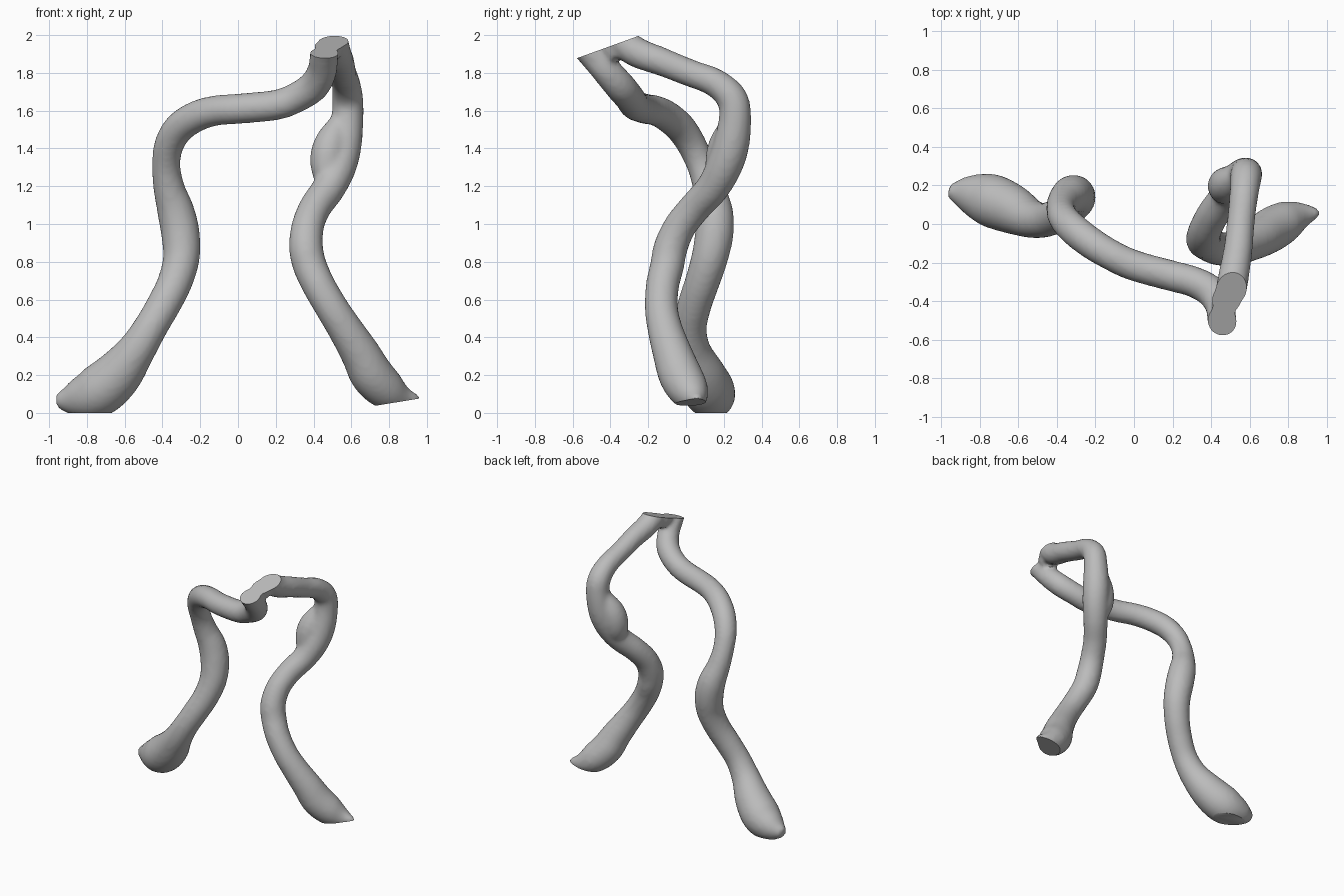
import bpy
import bmesh
import math
from mathutils import Vector

default_cube = bpy.data.objects.get("Cube")
if default_cube:
    bpy.data.objects.remove(default_cube, do_unlink=True)

SIDES = 24
STEPS = 6


def catmull_rom(a, b, c, d, t):
    """Smooth interpolation between b and c."""
    return 0.5 * (2 * b + (c - a) * t + (2 * a - 5 * b + 4 * c - d) * t ** 2
                  + (3 * b - a - 3 * c + d) * t ** 3)


def smooth_path(points):
    """Resample (x, y, z, radius) control points along a smooth spline."""
    knots = [Vector(p) for p in points]
    knots = [2 * knots[0] - knots[1]] + knots + [2 * knots[-1] - knots[-2]]
    samples = []
    for i in range(len(knots) - 3):
        for step in range(STEPS):
            samples.append(catmull_rom(*knots[i:i + 4], step / STEPS))
    samples.append(knots[-2])
    return samples


def add_tube(bm, points):
    """Sweep a circle of changing radius along a path and close both ends."""
    samples = smooth_path(points)
    centres = [s.to_3d() for s in samples]
    side = None
    previous = None
    for i, sample in enumerate(samples):
        ahead = centres[min(i + 1, len(centres) - 1)]
        behind = centres[max(i - 1, 0)]
        tangent = (ahead - behind).normalized()
        if side is None:
            side = tangent.orthogonal()
        side = (side - tangent * side.dot(tangent)).normalized()
        other = tangent.cross(side)
        ring = []
        for k in range(SIDES):
            angle = math.tau * k / SIDES
            offset = side * math.cos(angle) + other * math.sin(angle)
            ring.append(bm.verts.new(centres[i] + offset * sample[3]))
        if previous is None:
            bm.faces.new(list(reversed(ring)))
        else:
            for k in range(SIDES):
                n = (k + 1) % SIDES
                bm.faces.new((previous[k], previous[n], ring[n], ring[k]))
        previous = ring
    bm.faces.new(previous)


def cut_flat(bm, point, normal):
    """Remove everything beyond a plane and cap the opening."""
    geometry = bm.verts[:] + bm.edges[:] + bm.faces[:]
    result = bmesh.ops.bisect_plane(bm, geom=geometry, plane_co=point,
                                    plane_no=normal, clear_outer=True)
    rim = [e for e in result["geom_cut"] if isinstance(e, bmesh.types.BMEdge)]
    bmesh.ops.edgeloop_fill(bm, edges=rim)


# Left branch, from the trunk down to its foot
left_branch = [
    (.49, -.42, 2.04, .08), (.515, -.28, 1.92, .08), (.54, -.13, 1.86, .075),
    (.555, .02, 1.8, .072), (.57, .15, 1.75, .075), (.58, .24, 1.67, .082),
    (.58, .26, 1.57, .085), (.56, .24, 1.42, .095), (.53, .2, 1.3, .095),
    (.48, .14, 1.19, .088), (.41, .05, 1.09, .085), (.37, -.03, .99, .086),
    (.36, -.08, .88, .09), (.38, -.1, .78, .09), (.43, -.125, .67, .088),
    (.5, -.13, .55, .088), (.57, -.11, .44, .093), (.65, -.07, .31, .105),
    (.71, -.03, .2, .115), (.79, .015, .12, .105), (.87, .045, .08, .07),
    (.96, .06, .07, .02)]

# Swelling on the inner side of the left branch
left_swelling = [
    (.55, .25, 1.56, .05), (.49, .21, 1.42, .09), (.475, .19, 1.3, .09),
    (.5, .16, 1.18, .06)]

# Right branch, from the trunk down to its foot
right_branch = [
    (.47, -.58, 1.99, .075), (.455, -.49, 1.89, .075), (.445, -.42, 1.81, .078),
    (.4, -.35, 1.73, .082), (.31, -.3, 1.67, .08), (.2, -.27, 1.63, .08),
    (0, -.215, 1.61, .08), (-.12, -.16, 1.6, .08), (-.22, -.1, 1.57, .082),
    (-.31, -.03, 1.51, .082), (-.365, .03, 1.42, .078), (-.38, .08, 1.31, .075),
    (-.365, .12, 1.19, .083), (-.33, .15, 1.07, .098), (-.305, .15, .95, .102),
    (-.3, .125, .82, .097), (-.335, .085, .69, .092), (-.395, .045, .57, .09),
    (-.465, .02, .45, .09), (-.54, .03, .33, .102), (-.64, .08, .2, .13),
    (-.75, .125, .11, .137), (-.86, .155, .075, .1), (-.96, .17, .06, .035)]

# Short trunk that bridges the two branches
trunk = [(.485, -.36, 1.88, .06), (.48, -.39, 1.94, .075), (.475, -.42, 2.02, .075)]

bm = bmesh.new()
for path in (left_branch, left_swelling, right_branch, trunk):
    add_tube(bm, path)
mesh = bpy.data.meshes.new("forked_tube")
bm.to_mesh(mesh)
bm.free()
tube = bpy.data.objects.new("forked_tube", mesh)
bpy.context.collection.objects.link(tube)

# Fuse the tubes into one skin and soften the joints
fuse = tube.modifiers.new("fuse", "REMESH")
fuse.mode = "VOXEL"
fuse.voxel_size = 0.016
soften = tube.modifiers.new("soften", "SMOOTH")
soften.iterations = 5
bpy.context.view_layer.update()
evaluated = tube.evaluated_get(bpy.context.evaluated_depsgraph_get())
fused = bpy.data.meshes.new_from_object(evaluated)
tube.modifiers.clear()
tube.data = fused
bpy.data.meshes.remove(mesh)

# Flat cuts: trunk mouth, left foot, right foot
bm = bmesh.new()
bm.from_mesh(fused)
cut_flat(bm, Vector((.48, -.4, 1.942)), Vector((0, -.34, .94)))
cut_flat(bm, Vector((.71, 0, .035)), Vector((.16, 0, -.98)))
cut_flat(bm, Vector((0, 0, 0)), Vector((0, 0, -1)))
bm.to_mesh(fused)
bm.free()

# Plain grey surface
grey = bpy.data.materials.new("plain_grey")
grey.use_nodes = True
colour = (.5, .5, .5, 1)
grey.diffuse_color = colour
grey.node_tree.nodes["Principled BSDF"].inputs["Base Color"].default_value = colour
fused.materials.clear()
fused.materials.append(grey)

bpy.ops.object.select_all(action="DESELECT")
tube.select_set(True)
bpy.context.view_layer.objects.active = tube
bpy.ops.object.shade_smooth_by_angle(angle=math.radians(35))
